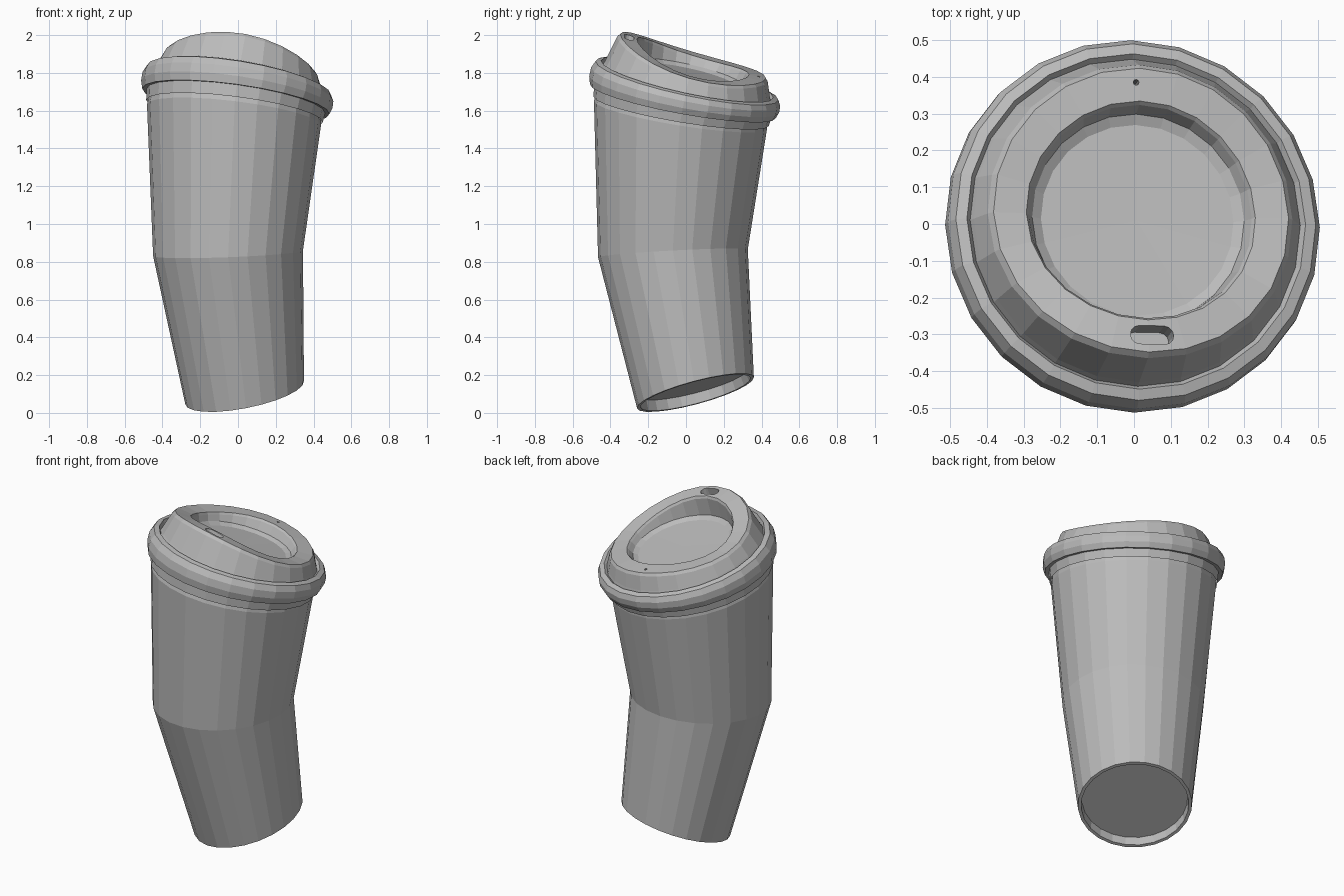
import bpy, bmesh
from math import sin, cos, pi, tau
from mathutils import Vector

cube = bpy.data.objects.get("Cube")
if cube:
    bpy.data.objects.remove(cube, do_unlink=True)

SIDES = 24
RIM = 1.6          # height of the lid rim along the cup axis

grey = bpy.data.materials.new("plain_grey")
grey.use_nodes = True
grey.diffuse_color = (0.5, 0.5, 0.5, 1)
bsdf = next(n for n in grey.node_tree.nodes if n.type == 'BSDF_PRINCIPLED')
bsdf.inputs["Base Color"].default_value = (0.5, 0.5, 0.5, 1)
bsdf.inputs["Roughness"].default_value = 0.7


def bend(x, y, t):
    """Place a point of the straight cup on the curved axis."""
    centre = Vector((0.035 - 0.2 * t + 0.11 * t * t,
                     0.05 - 0.27 * t + 0.147 * t * t, 0.107 + t))
    normal = Vector((-0.2 + 0.22 * t, -0.27 + 0.294 * t, 1)).normalized()
    turn = Vector((0, 0, 1)).rotation_difference(normal)
    return centre + turn @ Vector((x, y, 0))


def crown(a):
    """Height of the lid top: tall at the sip side, low at the flanks."""
    c = -sin(a)
    return 0.135 + 0.045 * c * c + 0.02 * c


def finish(bm, name):
    bmesh.ops.recalc_face_normals(bm, faces=bm.faces)
    mesh = bpy.data.meshes.new(name)
    bm.to_mesh(mesh)
    bm.free()
    mesh.materials.append(grey)
    obj = bpy.data.objects.new(name, mesh)
    bpy.context.collection.objects.link(obj)
    return obj


def lathe(name, profile, base=0, closed=False):
    """Turn a profile of (radius, height, crown share) around the bent axis."""
    bm = bmesh.new()
    rings = []
    for r, h, k in profile:
        if r == 0:
            rings.append([bm.verts.new(bend(0, 0, base + h))] * SIDES)
            continue
        ring = []
        for i in range(SIDES):
            a = tau * i / SIDES
            lift = k * crown(a)
            rad = r - 0.1 * max(0, lift - 0.135)
            ring.append(bm.verts.new(bend(rad * cos(a), rad * sin(a), base + h + lift)))
        rings.append(ring)
    pairs = list(zip(rings, rings[1:]))
    if closed:
        pairs.append((rings[-1], rings[0]))
    for low, high in pairs:
        for i in range(SIDES):
            j = (i + 1) % SIDES
            corners = list(dict.fromkeys((low[i], low[j], high[j], high[i])))
            if len(corners) > 2:
                bm.faces.new(corners)
    return finish(bm, name)


# Cup: recessed base, outer wall with one crease, inner wall and floor
lathe("cup", [
    (0, 0.05, 0), (0.297, 0.05, 0), (0.302, 0, 0), (0.32, 0, 0),
    (0.397, 0.738, 0), (0.464, 1.47, 0), (0.455, 1.53, 0),
    (0.44, 1.53, 0), (0.38, 0.738, 0), (0.3, 0.07, 0), (0, 0.07, 0)])

# Lid: skirt, rolled rim, groove, raised wall, rim land, sunken centre, underside
lid = lathe("lid", [
    (0.471, -0.11, 0), (0.477, -0.055, 0),
    (0.5, -0.057, 0), (0.512, -0.02, 0), (0.511, 0.02, 0), (0.495, 0.052, 0),
    (0.466, 0.06, 0), (0.454, 0.043, 0), (0.447, 0.06, 0),
    (0.42, -0.015, 1), (0.407, 0, 1), (0.316, -0.003, 1), (0.308, -0.015, 1),
    (0.292, 0.09, 0), (0.265, 0.075, 0), (0, 0.072, 0),
    (0, 0.055, 0), (0.27, 0.055, 0), (0.308, 0.075, 0),
    (0.325, -0.025, 1), (0.39, -0.025, 1), (0.432, 0.05, 0),
    (0.44, 0.03, 0), (0.46, -0.05, 0), (0.462, -0.11, 0)], base=RIM)


# Openings in the lid: rounded sip slot and small vent
def prism(bm, outline, low, high):
    rings = [[bm.verts.new(bend(x, y, t)) for x, y in outline] for t in (low, high)]
    n = len(outline)
    for ring in rings:
        bm.faces.new(ring)
    for i in range(n):
        j = (i + 1) % n
        bm.faces.new((rings[0][i], rings[0][j], rings[1][j], rings[1][i]))


def slot(x, y, r, half, steps=6):
    pts = []
    for side in (1, -1):
        for i in range(steps + 1):
            a = pi * i / steps - side * pi / 2
            pts.append((x + side * half + r * cos(a), y + r * sin(a)))
    return pts


bm = bmesh.new()
prism(bm, slot(0.01, -0.352, 0.026, 0.034), 1.73, 1.86)
prism(bm, [(0.008 * cos(tau * i / 8) - 0.01, 0.008 * sin(tau * i / 8) + 0.365)
           for i in range(8)], 1.71, 1.8)
cutter = finish(bm, "lid_cutter")
cutter.hide_render = True

cut = lid.modifiers.new("openings", 'BOOLEAN')
cut.operation = 'DIFFERENCE'
cut.solver = 'EXACT'
cut.object = cutter
bpy.context.view_layer.objects.active = lid
bpy.ops.object.modifier_apply(modifier=cut.name)
bpy.data.objects.remove(cutter, do_unlink=True)
